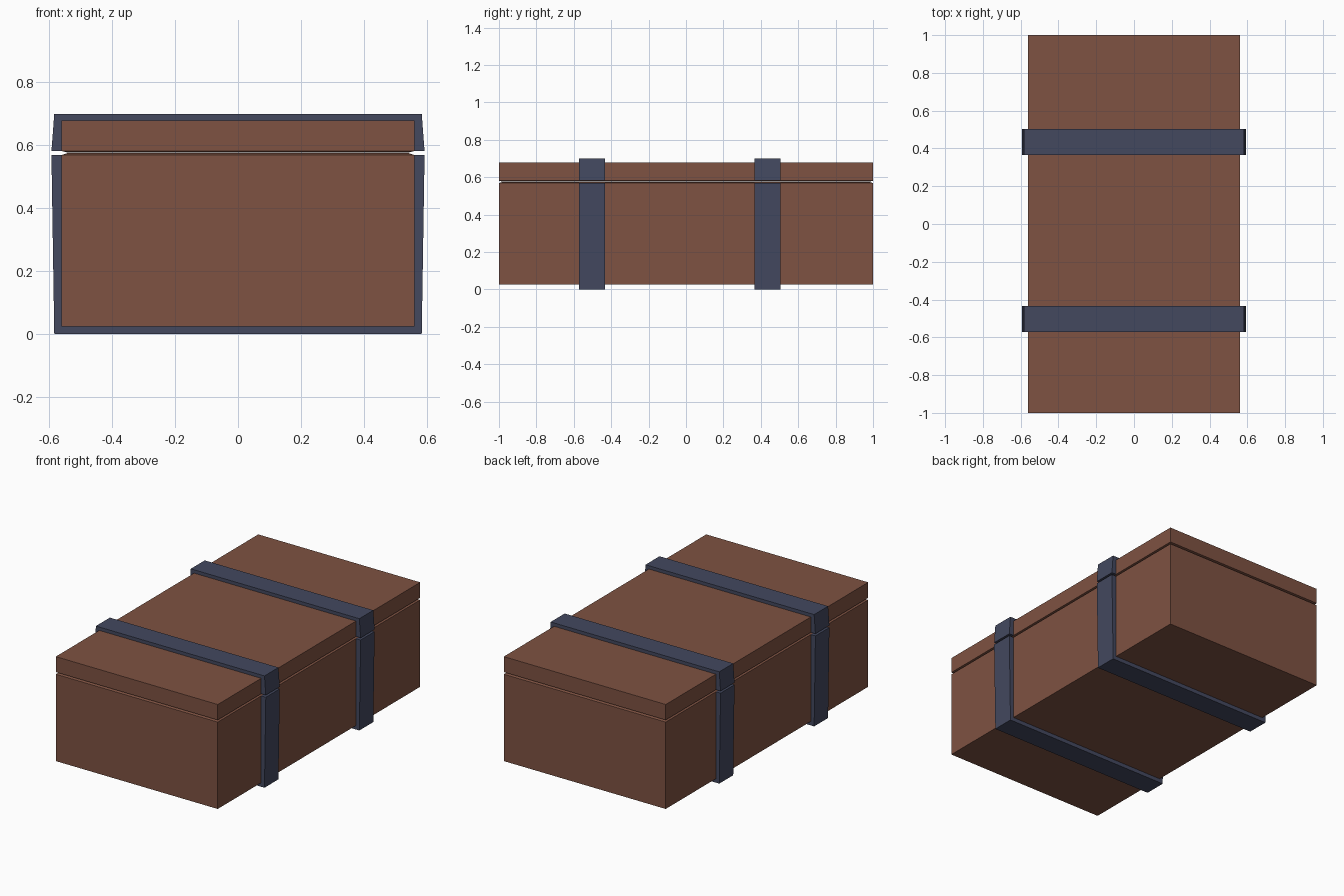
import bpy
import bmesh

if "Cube" in bpy.data.objects:
    bpy.data.objects.remove(bpy.data.objects["Cube"], do_unlink=True)


def make_material(name, color):
    mat = bpy.data.materials.new(name)
    mat.use_nodes = True
    mat.diffuse_color = (*color, 1)
    mat.node_tree.nodes["Principled BSDF"].inputs["Base Color"].default_value = (*color, 1)
    return mat


def finish(name, bm, mat):
    bmesh.ops.recalc_face_normals(bm, faces=bm.faces)
    mesh = bpy.data.meshes.new(name)
    bm.to_mesh(mesh)
    bm.free()
    mesh.materials.append(mat)
    obj = bpy.data.objects.new(name, mesh)
    bpy.context.collection.objects.link(obj)
    return obj


def stacked_box(name, levels, mat):
    """Closed box lofted through rectangles given as (inset, height)."""
    bm = bmesh.new()
    rings = []
    for inset, z in levels:
        x, y = HALF_WIDTH - inset, HALF_LENGTH - inset
        rings.append([bm.verts.new((sx * x, sy * y, z))
                      for sx, sy in ((-1, -1), (1, -1), (1, 1), (-1, 1))])
    for low, high in zip(rings, rings[1:]):
        for i in range(4):
            j = (i + 1) % 4
            bm.faces.new((low[i], low[j], high[j], high[i]))
    bm.faces.new(rings[0])
    bm.faces.new(rings[-1])
    return finish(name, bm, mat)


def strap(name, half_profile, y, mat):
    """Band with a mirrored U profile, extruded along y."""
    outer, inner = half_profile[:2], half_profile[2:]
    loop = outer[::-1] + [(-x, z) for x, z in outer]
    loop += [(-x, z) for x, z in inner] + inner[::-1]
    bm = bmesh.new()
    front = [bm.verts.new((x, y - STRAP_WIDTH / 2, z)) for x, z in loop]
    face = bm.faces.new(front)
    result = bmesh.ops.extrude_face_region(bm, geom=[face])
    moved = [v for v in result["geom"] if isinstance(v, bmesh.types.BMVert)]
    bmesh.ops.translate(bm, verts=moved, vec=(0, STRAP_WIDTH, 0))
    return finish(name, bm, mat)


HALF_WIDTH, HALF_LENGTH = 0.56, 1.0
STRAP_WIDTH = 0.138
BASE, TOP = 0.025, 0.678
RIM, SEAM, LID = 0.568, 0.575, 0.581

brown = make_material("brown_wood", (0.209, 0.084, 0.054))
blue = make_material("blue_grey_metal", (0.056, 0.065, 0.114))

# Box and lid meet in a V-shaped groove
stacked_box("chest_body", [(0, BASE), (0, RIM), (0.02, SEAM)], brown)
stacked_box("chest_lid", [(0.02, SEAM + 0.001), (0, LID), (0, TOP)], brown)

# Straps split at the lid, flaring slightly towards the seam
body_profile = [(0.583, 0), (0.592, RIM), (HALF_WIDTH, RIM), (HALF_WIDTH, BASE)]
lid_profile = [(0.583, 0.699), (0.592, LID), (HALF_WIDTH, LID), (HALF_WIDTH, TOP)]
for place, y in (("front", -0.502), ("back", 0.435)):
    strap(place + "_body_strap", body_profile, y, blue)
    strap(place + "_lid_strap", lid_profile, y, blue)
